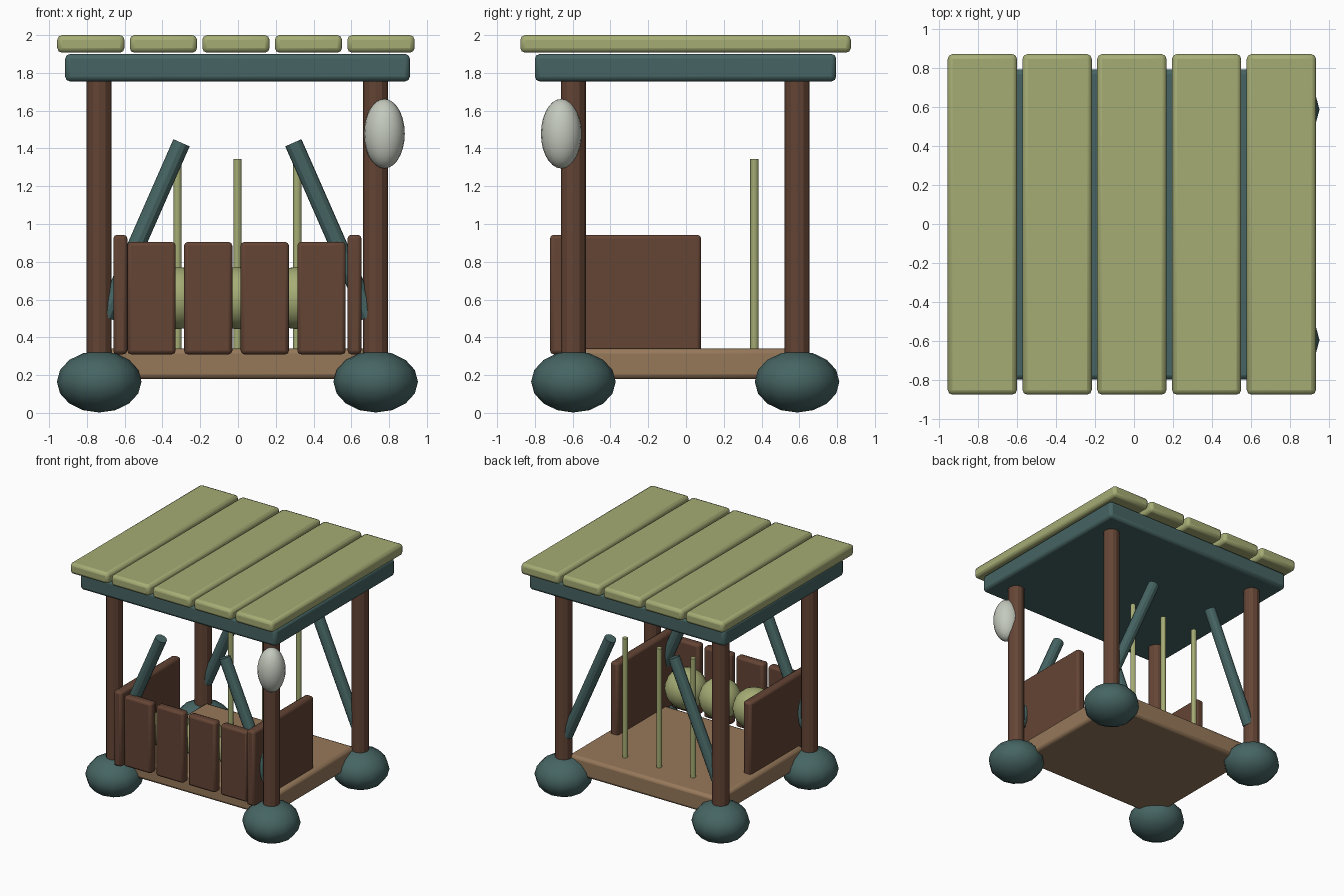
import bpy, math
from mathutils import Vector

cube = bpy.data.objects.get("Cube")
if cube:
    bpy.data.objects.remove(cube, do_unlink=True)


def material(name, rgb):
    m = bpy.data.materials.new(name)
    m.use_nodes = True
    m.diffuse_color = (*rgb, 1)
    m.node_tree.nodes["Principled BSDF"].inputs["Base Color"].default_value = (*rgb, 1)
    return m


GREEN = material("moss green", (0.376, 0.413, 0.175))
TEAL = material("dark teal", (0.061, 0.130, 0.125))
BROWN = material("dark brown wood", (0.127, 0.058, 0.035))
TAN = material("tan wood", (0.305, 0.188, 0.102))
PALE = material("pale glow", (0.55, 0.585, 0.51))


def finish(name, mat, angle=30):
    ob = bpy.context.object
    ob.name = ob.data.name = name
    ob.data.materials.append(mat)
    bpy.ops.object.shade_smooth_by_angle(angle=math.radians(angle))
    return ob


def box(name, mat, x, y, z, bevel=0.02):
    """Rounded box from (min, max) pairs along each axis."""
    bpy.ops.mesh.primitive_cube_add(size=1)
    ob = bpy.context.object
    ob.location = [(a + b) / 2 for a, b in (x, y, z)]
    ob.scale = [b - a for a, b in (x, y, z)]
    bpy.ops.object.transform_apply(location=False, rotation=False, scale=True)
    mod = ob.modifiers.new("rounded edges", "BEVEL")
    mod.width, mod.segments = bevel, 2
    return finish(name, mat, 40)


def rod(name, mat, start, end, radius, sides=12):
    a, b = Vector(start), Vector(end)
    bpy.ops.mesh.primitive_cylinder_add(vertices=sides, radius=radius, depth=(b - a).length,
                                        location=(a + b) / 2)
    bpy.context.object.rotation_euler = (b - a).to_track_quat("Z", "Y").to_euler()
    return finish(name, mat, 25)


def ball(name, mat, center, radii, segments, rings):
    bpy.ops.mesh.primitive_uv_sphere_add(segments=segments, ring_count=rings, radius=1,
                                         location=center)
    bpy.context.object.scale = radii
    bpy.ops.object.transform_apply(location=False, rotation=False, scale=True)
    return finish(name, mat, 60)


SIDES = {"left": 1, "right": -1}
ENDS = {"front": -0.596, "back": 0.588}
MID = -0.003  # sideways centre of the frame

# Floor and roof
box("floor", TAN, (-0.70, 0.695), (-0.58, 0.575), (0.18, 0.34), 0.025)
box("roof_slab", TEAL, (-0.915, 0.91), (-0.80, 0.795), (1.755, 1.90), 0.025)
for i in range(5):
    cx = -0.779 + 0.384 * i
    box(f"roof_plank_{i + 1}", GREEN, (cx - 0.178, cx + 0.178), (-0.877, 0.873), (1.907, 2.0), 0.025)

# Corner posts on foot stones, each with a leaning brace
for end, y in ENDS.items():
    for side, s in SIDES.items():
        x = MID + s * 0.732
        rod(f"{end}_{side}_post", BROWN, (x, y, 0.2), (x, y, 1.77), 0.066)
        ball(f"{end}_{side}_foot_stone", TEAL, (x, y, 0.165), (0.224, 0.224, 0.163), 12, 8)
        rod(f"{end}_{side}_brace", TEAL, (MID + s * 0.70, y, 0.51),
            (MID + s * 0.296, y, 1.43), 0.047)

# Counter: side panels and front boards
for side, s in SIDES.items():
    cx = MID + s * 0.62
    box(f"{side}_panel", BROWN, (cx - 0.037, cx + 0.037), (-0.72, 0.08), (0.31, 0.943))
for i in range(4):
    cx = -0.458 + 0.3 * i
    box(f"front_board_{i + 1}", BROWN, (cx - 0.128, cx + 0.128), (-0.69, -0.615), (0.31, 0.905))

# Round goods behind the counter and thin rods at the back
for i in range(3):
    x = MID + 0.317 * (i - 1)
    ball(f"round_good_{i + 1}", GREEN, (x, -0.45, 0.608), (0.165, 0.165, 0.165), 20, 12)
    rod(f"back_rod_{i + 1}", GREEN, (x, 0.362, 0.32), (x, 0.362, 1.343), 0.022)

# Lantern on the front left post
ball("lantern", PALE, (0.775, -0.66, 1.478), (0.108, 0.108, 0.184), 20, 14)
